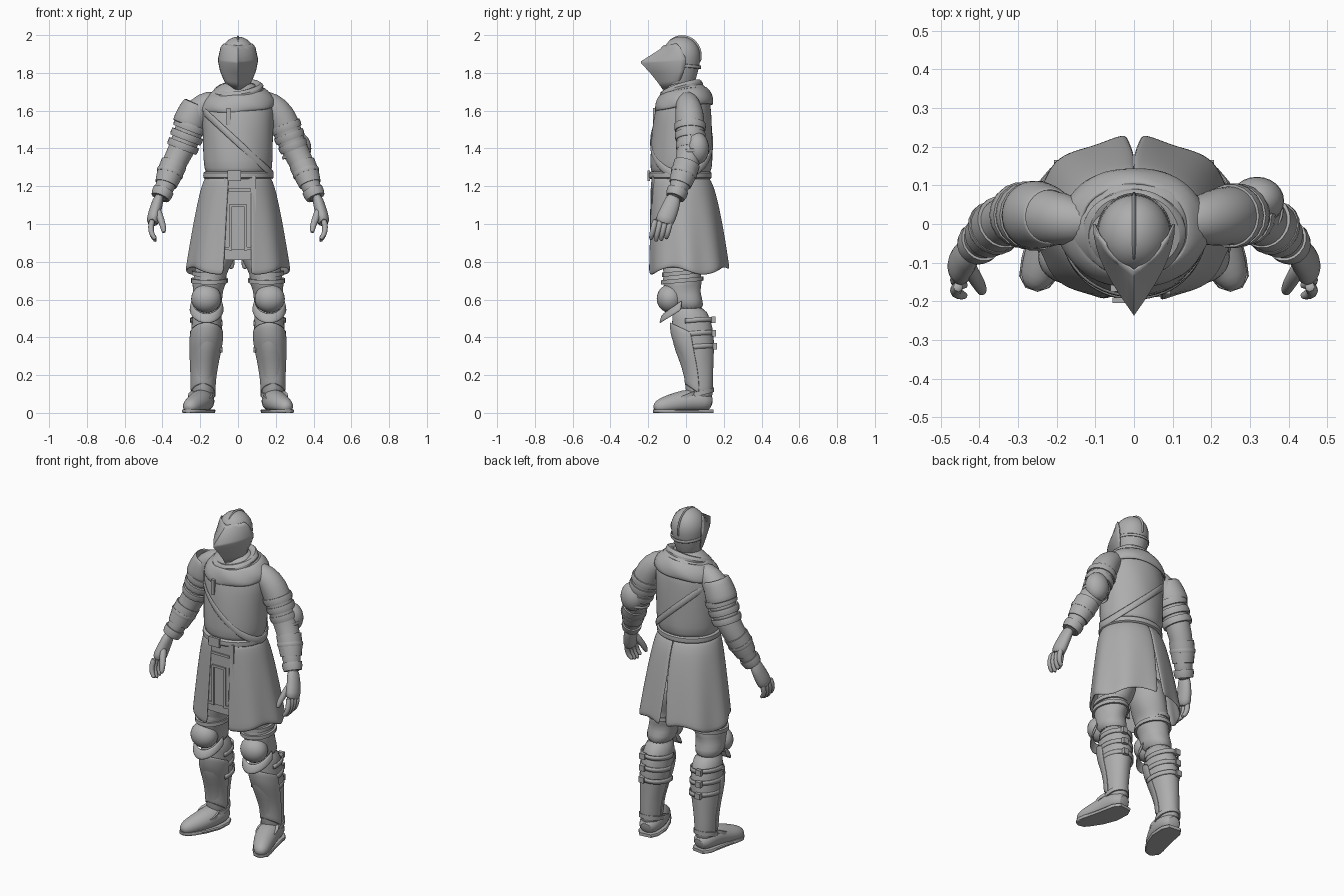
import bpy, bmesh, math
from mathutils import Vector

old = bpy.data.objects.get("Cube")
if old:
    bpy.data.objects.remove(old, do_unlink=True)

GREY = (0.42, 0.42, 0.42, 1)
grey = bpy.data.materials.new("plain_grey")
grey.use_nodes = True
grey.diffuse_color = GREY
for node in grey.node_tree.nodes:
    if node.type == 'BSDF_PRINCIPLED':
        node.inputs["Base Color"].default_value = GREY
        node.inputs["Roughness"].default_value = 0.8


def dress(ob, name, sub=0, thick=0.0):
    """Name, colour, shade and add the modifiers of a part."""
    ob.name = ob.data.name = name
    ob.data.materials.clear()
    ob.data.materials.append(grey)
    bpy.ops.object.select_all(action='DESELECT')
    ob.select_set(True)
    bpy.context.view_layer.objects.active = ob
    bpy.ops.object.shade_smooth_by_angle(angle=math.radians(48))
    if thick:
        ob.modifiers.new("thickness", 'SOLIDIFY').thickness = thick
    if sub:
        mod = ob.modifiers.new("smooth", 'SUBSURF')
        mod.levels = mod.render_levels = sub
    return ob


def skin(name, rows, closed=True, caps=True, sub=1, thick=0.0):
    """Bridge equal rows of points into one surface."""
    bm = bmesh.new()
    grid = [[bm.verts.new(p) for p in row] for row in rows]
    n = len(rows[0])
    for low, high in zip(grid, grid[1:]):
        for j in range(n if closed else n - 1):
            k = (j + 1) % n
            bm.faces.new((low[j], low[k], high[k], high[j]))
    if closed and caps:
        bm.faces.new(grid[0])
        bm.faces.new(grid[-1])
    bmesh.ops.recalc_face_normals(bm, faces=bm.faces)
    mesh = bpy.data.meshes.new(name)
    bm.to_mesh(mesh)
    bm.free()
    ob = bpy.data.objects.new(name, mesh)
    bpy.context.collection.objects.link(ob)
    return dress(ob, name, sub, thick)


def loft(name, rings, side=1, n=20, wave=0.0, freq=5, tilt=(0, 0), arc=None, **kw):
    """Level ellipses (x, y, z, rx, ry); tilt slopes them along x and y."""
    start, end = arc or (0, 360)
    steps = n - 1 if arc else n
    rows = []
    for i, (x, y, z, rx, ry) in enumerate(rings):
        row = []
        for j in range(n):
            a = math.radians(start + (end - start) * j / steps)
            c, s = math.cos(a), math.sin(a)
            w = 1 + wave * math.sin(freq * a + 1.9 * i)
            row.append((side * (x + rx * c * w), y + ry * s * w, z + tilt[0] * c + tilt[1] * s))
        rows.append(row)
    return skin(name, rows, closed=not arc, **kw)


def tube(name, path, side=1, flat=1.0, n=12, ref=(0, 1, 0), zmin=-9, zmax=9, **kw):
    """Round or flattened tube along (x, y, z, radius) points."""
    pts = [Vector(p[:3]) for p in path]
    rows = []
    for i, p in enumerate(pts):
        t = (pts[min(i + 1, len(pts) - 1)] - pts[max(i - 1, 0)]).normalized()
        u = t.cross(Vector(ref)).normalized()
        v = t.cross(u)
        row = []
        for j in range(n):
            a = math.tau * j / n
            q = p + path[i][3] * (u * flat * math.cos(a) + v * math.sin(a))
            row.append((side * q.x, q.y, min(zmax, max(zmin, q.z))))
        rows.append(row)
    return skin(name, rows, **kw)


def box(name, centre, size):
    bpy.ops.mesh.primitive_cube_add(size=1, location=centre)
    ob = bpy.context.object
    ob.scale = size
    return dress(ob, name)


def ball(name, centre, size):
    bpy.ops.mesh.primitive_uv_sphere_add(segments=24, ring_count=14, radius=1, location=centre)
    ob = bpy.context.object
    ob.scale = size
    return dress(ob, name)


# Tunic, belt and shoulder strap
loft("tunic", [(0, -.03, 1.24, .165, .15), (0, -.025, 1.29, .182, .165), (0, -.025, 1.38, .185, .165),
               (0, -.02, 1.5, .188, .16), (0, -.015, 1.6, .195, .15), (0, -.01, 1.66, .18, .135),
               (0, -.01, 1.71, .13, .1), (0, -.01, 1.76, .07, .07)], n=28, wave=.014, freq=7)
loft("belt", [(0, -.03, z, .178 + g, .16 + g) for z, g in ((1.235, 0), (1.24, .008), (1.275, .008), (1.28, 0))], n=28)
box("belt_buckle", (-.02, -.197, 1.255), (.07, .015, .055))
loft("shoulder_strap", [(0, -.023, z, .19, .169) for z in (1.405, 1.455)], n=28, tilt=(-.17, 0), caps=False, thick=.01)
box("tunic_clasp", (-.05, -.165, 1.57), (.022, .02, .09))

# Hooded cowl round the neck
loft("shoulder_cape", [(0, -.01, 1.61, .197, .155), (0, -.01, 1.635, .2, .158), (0, -.01, 1.675, .182, .148),
                       (0, -.015, 1.71, .14, .12)], n=32, wave=.025, freq=6, tilt=(.012, .02), thick=.012, caps=False)
loft("cowl", [(0, -.01, 1.64, .145, .13), (0, -.015, 1.665, .16, .142), (0, -.02, 1.695, .15, .13),
              (0, -.025, 1.705, .128, .11), (0, -.025, 1.715, .138, .118), (0, -.025, 1.738, .12, .1),
              (0, -.025, 1.73, .09, .082), (0, -.025, 1.68, .07, .07)], n=32, wave=.03, freq=5, tilt=(.015, .03))

# Helmet with pointed visor and crest
loft("helmet", [(0, -.03, 1.68, .055, .06), (0, -.03, 1.8, .085, .093), (0, -.025, 1.88, .102, .108),
                (0, -.025, 1.94, .088, .095), (0, -.025, 1.98, .05, .058), (0, -.025, 1.992, .012, .015)])
visor_rows = []
for z, half, back, front in ((1.945, .075, -.05, -.122), (1.925, .092, -.03, -.138), (1.862, .106, 0, -.237),
                             (1.85, .106, 0, -.237), (1.8, .096, -.01, -.19), (1.75, .076, -.03, -.15),
                             (1.71, .04, -.07, -.122)):
    visor_rows.append([(half * math.sin(u * math.pi / 2), front + (back - front) * abs(u), z + .012 * abs(u))
                       for u in (k / 8 for k in range(-8, 9))])
skin("visor", visor_rows, closed=False, sub=0, thick=.006)
tube("helmet_crest", [(0, -.02 + .094 * math.cos(a), 1.89 + .1 * math.sin(a), .006)
                      for a in (math.radians(d) for d in range(-20, 141, 16))], flat=2, ref=(1, 0, 0), n=8)
loft("helmet_strap", [(0, -.025, z, .098, .106) for z in (1.83, 1.85)], arc=(0, 180), tilt=(0, -.01), thick=.006)

# Skirt: two flared panels, open in front and slit behind
for side, word, gap, spread in ((1, "left", .07, 0), (-1, "right", .05, .03)):
    rows = []
    for i in range(11):
        t = i / 10
        swell = t ** .65
        rx, ry, cy = .174 + .098 * t ** .72, .157 + .063 * swell, -.035 + .045 * swell
        first = -math.pi / 2 + math.asin((gap + spread * t) / rx)
        last = math.pi / 2 - .13 * max(0, t - .4)
        row = []
        for j in range(27):
            a = first + (last - first) * j / 26
            w = 1 + .03 * t * math.cos(8 * a)
            row.append((side * rx * math.cos(a) * w, cy + ry * math.sin(a) * w,
                        1.25 - t * (.5 + .02 * math.sin(4 * a))))
        rows.append(row)
    skin(word + "_skirt_panel", rows, closed=False, thick=.012)

# Front cloth with raised angular border
box("front_cloth", (.01, -.175, 1.06), (.17, .012, .39))
box("lower_front_cloth", (-.01, -.16, .9), (.18, .012, .18))
for name, x, z, w, h in (("left_border", .04, .98, .014, .24), ("right_border", -.04, .98, .014, .24),
                         ("top_border", 0, 1.1, .09, .014), ("upper_border", .01, 1.18, .12, .014),
                         ("left_foot_border", .06, .87, .05, .014), ("right_foot_border", -.06, .87, .05, .014)):
    box(name, (x, -.183, z), (w, .012, h))

# Arms
ARM = [(.1, 0, 1.67, .045), (.175, .01, 1.64, .066), (.23, .02, 1.575, .079), (.262, .022, 1.49, .077),
       (.3, .024, 1.39, .07), (.35, 0, 1.3, .064), (.385, -.035, 1.2, .053), (.42, -.065, 1.12, .041)]


def arm_at(z, grow):
    for a, b in zip(ARM, ARM[1:]):
        if a[2] >= z >= b[2]:
            f = (a[2] - z) / (a[2] - b[2])
            p = [m + (k - m) * f for m, k in zip(a, b)]
            return (*p[:3], p[3] + grow)


def cuff(name, side, top, bottom, grow):
    mid = (top + bottom) / 2
    tube(name, [arm_at(top, grow), arm_at(mid, grow + .003), arm_at(bottom, grow)], side, n=18, sub=0)


for side, word in ((1, "left_"), (-1, "right_")):
    tube(word + "arm", ARM, side, n=18)
    for k in range(3):
        cuff(word + "arm_band", side, 1.53 - .05 * k, 1.495 - .05 * k, .004 if side > 0 else .011)
    cuff(word + "bracer", side, 1.32, 1.21, .005)
    cuff(word + "bracer_strap", side, 1.28, 1.26, .009)
    cuff(word + "wrist_band", side, 1.18, 1.14, .006)
    # Hand with curled fingers
    tube(word + "palm", [(.412, -.06, 1.16, .042), (.434, -.08, 1.09, .047), (.448, -.108, 1.03, .055),
                         (.454, -.12, .995, .046)], side, flat=.68)
    for k in range(4):
        y, drop = -.16 + .027 * k, .012 * abs(k - 1.3)
        tube(word + "finger", [(.452, y, 1.03, .018), (.464, y - .012, .98, .017), (.456, y - .022, .94, .015),
                               (.432, y - .026, .9 + drop, .011)], side, n=8)
    tube(word + "thumb", [(.435, -.1, 1.09, .024), (.41, -.14, 1.03, .021), (.394, -.168, .98, .017),
                          (.392, -.178, .95, .011)], side, n=8)

# Uneven arm armour: elbow dome on one arm, shoulder plate on the other
ball("left_elbow_guard", (.318, .06, 1.4), (.07, .062, .085))
loft("left_elbow_rim", [(.31, .035, z, .078, .075) for z in (1.36, 1.38)], tilt=(.02, 0), thick=.008, caps=False)
tube("right_shoulder_plate", [(.215, .02, 1.64, .074), (.24, .022, 1.58, .088), (.262, .024, 1.52, .092)],
     -1, n=18, caps=False, thick=.01)

# Legs
FRONT, BACK = (180, 360), (-20, 200)
for side, word in ((1, "left_"), (-1, "right_")):
    loft(word + "trouser", [(.09, -.01, 1.0, .11, .12), (.11, -.01, .82, .1, .112), (.14, -.02, .76, .092, .105),
                            (.148, -.02, .72, .085, .1), (.152, -.02, .69, .092, .105), (.158, -.018, .65, .078, .092),
                            (.162, -.005, .6, .082, .095), (.165, .01, .54, .075, .09)], side, wave=.035, freq=4)
    loft(word + "lower_leg", [(.163, .01, .57, .07, .085), (.164, .03, .5, .08, .104), (.167, .036, .4, .085, .114),
                              (.173, .045, .33, .08, .104), (.18, .062, .24, .066, .084), (.185, .072, .14, .06, .072),
                              (.185, .07, .05, .06, .073)], side, wave=.02, freq=6)
    loft(word + "shin_plate", [(.165, .026, .43, .089, .114), (.169, .035, .37, .09, .118), (.174, .044, .32, .085, .112),
                               (.18, .06, .24, .074, .092), (.185, .07, .16, .067, .079), (.185, .07, .1, .067, .078)],
         side, arc=FRONT, tilt=(0, -.05), thick=.008)
    loft(word + "ankle_band", [(.185, .07, z, .066, .077) for z in (.09, .115)], side, tilt=(0, .02), sub=0)
    # Knee guard with flared lower plate
    ball(word + "knee_guard", (side * .168, -.085, .605), (.08, .07, .075))
    loft(word + "knee_plate", [(.166, -.02, .6, .082, .1), (.166, -.025, .575, .088, .11), (.166, -.025, .545, .093, .118)],
         side, arc=FRONT, tilt=(0, .07), thick=.01)
    for z, grow in ((.73, .004), (.69, .01)):
        loft(word + "thigh_band", [(.152, -.02, z + d, .088 + grow, .102 + grow) for d in (0, .022)], side,
             tilt=(0, .01), sub=0)
    # Calf straps with buckles behind
    for z, y in ((.47, .033), (.4, .037), (.33, .042)):
        loft(word + "calf_strap", [(.167, y, z + d, .086, .114) for d in (0, .025)], side, tilt=(.008, .01),
             arc=BACK, sub=0, thick=.008)
        box(word + "calf_buckle", (side * .19, y + .112, z + .022), (.034, .022, .034))
    # Shoe and sole
    foot = [(.178, .14, .045, .035), (.183, .1, .06, .06), (.192, .02, .065, .066), (.214, -.05, .05, .06),
            (.241, -.11, .038, .05), (.258, -.15, .03, .038), (.265, -.17, .024, .014)]
    tube(word + "shoe", foot, side, ref=(0, 0, 1), flat=1.05, n=16, zmin=.012)
    tube(word + "sole", [(x, y, .012, r + .002) for x, y, z, r in foot], side, ref=(0, 0, 1), flat=1.05, n=16,
         zmin=0, zmax=.018, sub=0)
    loft(word + "shoe_strap", [(.2, -.005, z, .064, .068) for z in (.075, .095)], side, tilt=(0, .03), sub=0)
